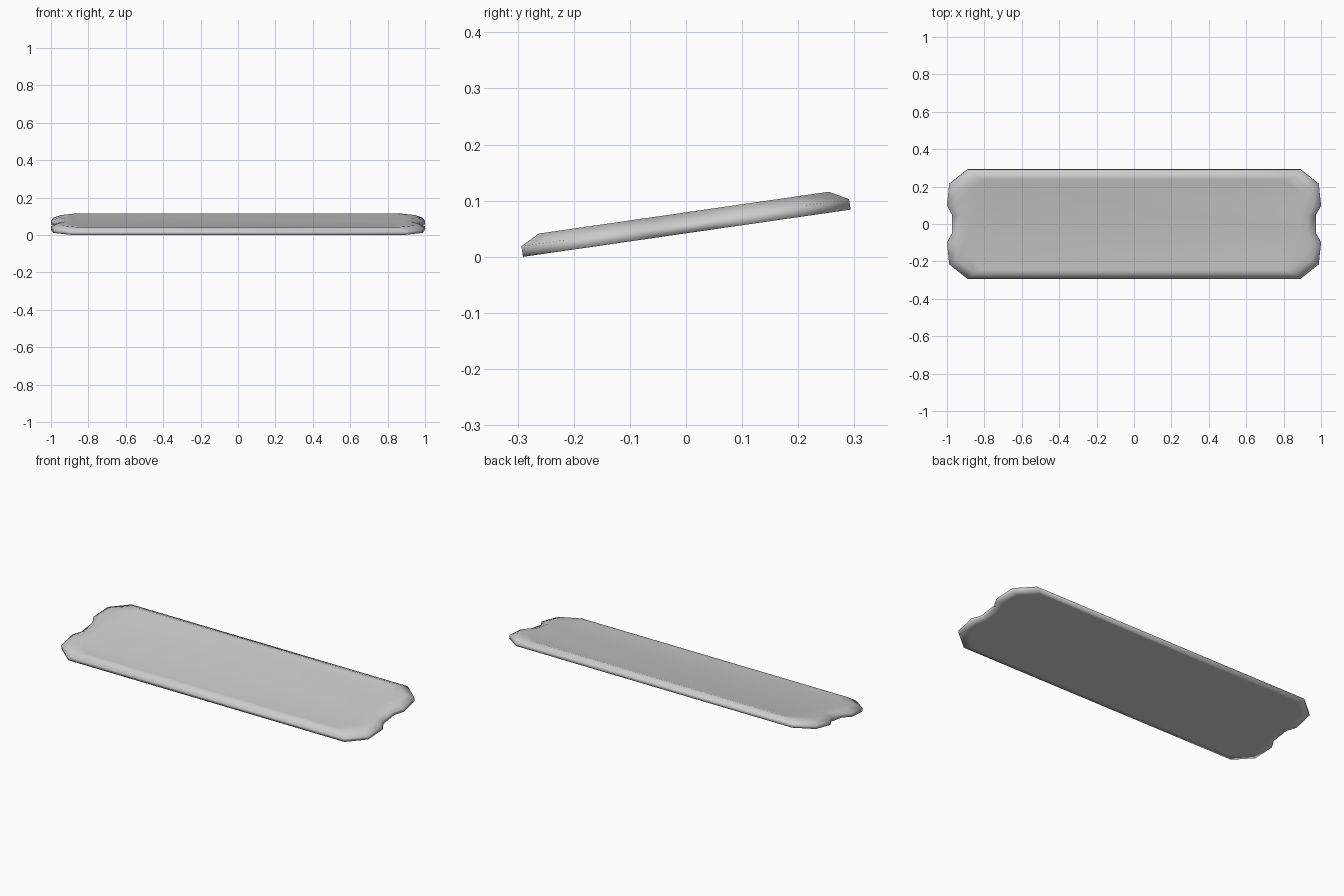
import bpy, bmesh, math
from mathutils import Matrix, Vector

if "Cube" in bpy.data.objects:
    bpy.data.objects.remove(bpy.data.objects["Cube"])

# Quarter outlines (x, y), long-side corner first, end notch last
OUTER = [(0.89, 0.295), (0.988, 0.217), (1.0, 0.10), (0.972, 0.05)]
RIDGE = [(0.855, 0.261), (0.945, 0.195), (0.955, 0.105), (0.925, 0.05)]
PANEL = [(0.80, 0.242), (0.885, 0.178), (0.90, 0.105), (0.885, 0.045)]
UNDER = [(0.85, 0.27), (0.94, 0.20), (0.955, 0.10), (0.935, 0.05)]


def full_loop(quarter):
    """Mirror a quarter outline into a closed loop."""
    right = quarter + [(x, -y) for x, y in reversed(quarter)]
    return right + [(-x, y) for x, y in reversed(right)]


bm = bmesh.new()
# Stacked rings: underside, wall, rounded rim, slightly sunken panel
rings = []
for outline, z in ((UNDER, 0.0), (OUTER, 0.0), (OUTER, 0.019),
                   (RIDGE, 0.037), (PANEL, 0.034)):
    rings.append([bm.verts.new((x, y, z)) for x, y in full_loop(outline)])
for a, b in zip(rings, rings[1:]):
    n = len(a)
    for i in range(n):
        j = (i + 1) % n
        bm.faces.new((a[i], a[j], b[j], b[i]))
bm.faces.new(rings[0])
bm.faces.new(rings[-1])
bmesh.ops.recalc_face_normals(bm, faces=bm.faces)

# Tilt upward toward the back, then rest on the ground and centre
bm.transform(Matrix.Rotation(math.radians(8.2), 4, 'X'))
ys = [v.co.y for v in bm.verts]
zs = [v.co.z for v in bm.verts]
bmesh.ops.translate(bm, verts=bm.verts,
                    vec=Vector((0, -(min(ys) + max(ys)) / 2, -min(zs))))
for f in bm.faces:
    f.smooth = True

mesh = bpy.data.meshes.new("tilted_plaque")
bm.to_mesh(mesh)
bm.free()
plaque = bpy.data.objects.new("tilted_plaque", mesh)
bpy.context.collection.objects.link(plaque)
